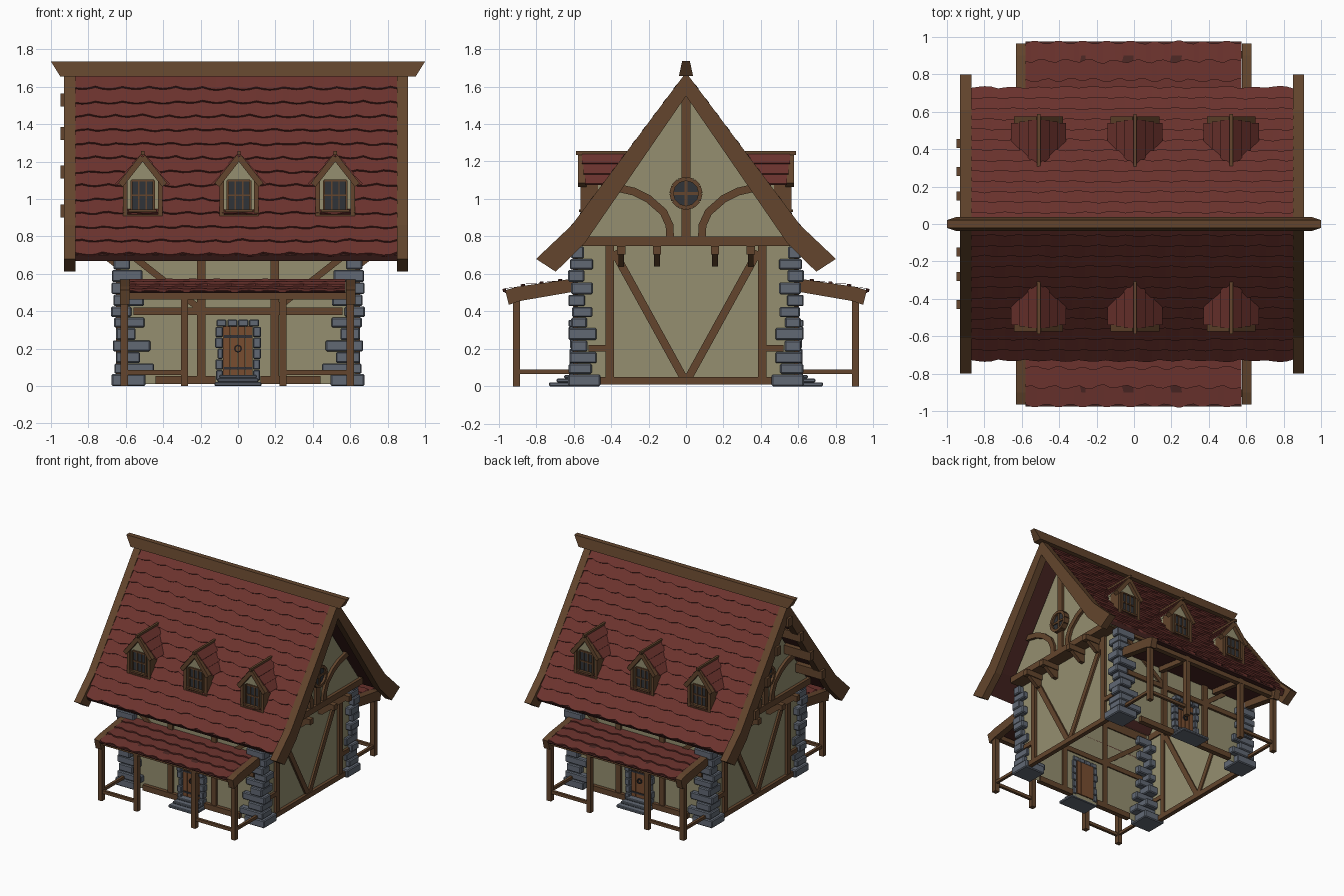
import bpy, bmesh, random
from math import sin, cos, pi
from mathutils import Vector

if "Cube" in bpy.data.objects:
    bpy.data.objects.remove(bpy.data.objects["Cube"])

random.seed(4)
COL = {'wood': (.125, .06, .026), 'plaster': (.30, .275, .16), 'stone': (.12, .14, .175),
       'tile': (.15, .033, .027), 'deck': (.07, .02, .017), 'glass': (.03, .034, .04),
       'door': (.19, .075, .03), 'iron': (.03, .03, .035)}
MATS = {}
for key, c in COL.items():
    MATS[key] = bpy.data.materials.new(key)
    MATS[key].diffuse_color = (*c, 1)


def finish(bm, name, mat, mirror='', bevel=0):
    bmesh.ops.recalc_face_normals(bm, faces=bm.faces)
    me = bpy.data.meshes.new(name)
    bm.to_mesh(me)
    bm.free()
    ob = bpy.data.objects.new(name, me)
    bpy.context.collection.objects.link(ob)
    me.materials.append(MATS[mat])
    if bevel:
        b = ob.modifiers.new('bevel', 'BEVEL')
        b.width, b.segments = bevel, 1
    if mirror:
        m = ob.modifiers.new('mirror', 'MIRROR')
        m.use_axis = ['X' in mirror, 'Y' in mirror, False]
        m.use_mirror_merge = False
    return ob


def prism(bm, pts, axis, a0, a1):
    """Extrude a profile: (y,z) points along x, or (x,z) points along y."""
    mk = (lambda p, a: (a, p[0], p[1])) if axis == 'x' else (lambda p, a: (p[0], a, p[1]))
    A, B = ([bm.verts.new(mk(p, a)) for p in pts] for a in (a0, a1))
    n = len(pts)
    bm.faces.new(A)
    bm.faces.new(B[::-1])
    for i in range(n):
        bm.faces.new((A[i], A[(i + 1) % n], B[(i + 1) % n], B[i]))
    return A, B


def box(bm, x0, x1, y0, y1, z0, z1):
    prism(bm, [(x0, z0), (x1, z0), (x1, z1), (x0, z1)], 'y', y0, y1)


def strip(bm, path, w, axis, a0, a1):
    """A board of width w that follows a path."""
    P = [Vector(p) for p in path]
    L, R = [], []
    for i, p in enumerate(P):
        t = (P[min(i + 1, len(P) - 1)] - P[max(i - 1, 0)]).normalized()
        n = Vector((-t.y, t.x)) * w / 2
        L.append(p + n)
        R.append(p - n)
    prism(bm, L + R[::-1], axis, a0, a1)


def ring(bm, c, r, w, n, axis, a0, a1):
    pt = lambda i: (c[0] + r * cos(2 * pi * i / n), c[1] + r * sin(2 * pi * i / n))
    for i in range(n):
        strip(bm, [pt(i), pt(i + 1)], w, axis, a0, a1)


def tiles(bm, prof, x0, x1, rows, scallop, drop, t):
    """Overlapping rows of scalloped shingles down a (y,z) profile."""
    P = [Vector(p) for p in prof]
    lens = [(b - a).length for a, b in zip(P, P[1:])]

    def at(s, up):
        for i, l in enumerate(lens):
            if s <= l or i == len(lens) - 1:
                d = (P[i + 1] - P[i]).normalized()
                return P[i] + d * s + Vector((-d.y, d.x)) * up
            s -= l
    step = sum(lens) / rows
    n = round((x1 - x0) / scallop) * 4
    for r in range(rows):
        ph, wob = random.random() * 4, 0
        cols = []
        for j in range(n + 1):
            if j % 4 == 0:
                wob = random.uniform(-.004, .004)
            f = ((j + ph) % 4) / 4
            s = (r + 1) * step - drop + drop * sin(pi * f) + wob
            x = x0 + (x1 - x0) * j / n
            cols.append([bm.verts.new((x, *q)) for q in
                         (at(max(r * step - .02, 0), 0), at(s, t), at(s, -.004))])
        for a, b in zip(cols, cols[1:]):
            bm.faces.new((a[0], b[0], b[1], a[1]))
            bm.faces.new((a[1], b[1], b[2], a[2]))


new = bmesh.new

# plaster shell, open below, with jettied gables
bm = new()
box(bm, -.63, .63, -.58, .58, .01, .80)
bmesh.ops.delete(bm, geom=[f for f in bm.faces if abs(f.calc_center_median().y) < .1
                           and abs(f.calc_center_median().x) < .1], context='FACES')
finish(bm, 'house_walls', 'plaster')
bm = new()
prism(bm, [(-.58, .76), (.58, .76), (0, 1.57)], 'x', .62, .71)
finish(bm, 'gable_walls', 'plaster', 'X')

# main roof: deck, shingles, barge boards, ridge
bm = new()
prism(bm, [(0, 1.65), (.61, .835), (.72, .70), (.70, .67), (.57, .81), (0, 1.58)], 'x', -.88, .86)
finish(bm, 'roof_deck', 'deck', 'Y')
bm = new()
tiles(bm, [(0, 1.655), (.61, .84), (.725, .695)], -.87, .85, 13, .145, .016, .014)
finish(bm, 'roof_shingles', 'tile', 'Y')
bm = new()
for a in (-.93, .85):
    prism(bm, [(0, 1.675), (.61, .86), (.80, .68), (.695, .612), (.54, .765), (0, 1.55)], 'x', a, a + .06)
finish(bm, 'barge_boards', 'wood', 'Y')
bm = new()
prism(bm, [(-.95, 1.655), (.95, 1.655), (1, 1.735), (-1, 1.735)], 'y', -.038, .038)
for v in bm.verts:
    if v.co.z > 1.7:
        v.co.y *= .55
finish(bm, 'ridge_beam', 'wood')

# purlin ends showing under the left gable
bm = new()
for y, z in ((0, 1.53), (.15, 1.35), (.28, 1.145), (.43, .935)):
    for s in ((1, -1) if y else (1,)):
        box(bm, -.95, -.66, s * y - .024, s * y + .024, z - .035, z + .035)
finish(bm, 'purlins', 'wood')

# gable framing
bm = new()
box(bm, .62, .735, 0, .57, .75, .80)
box(bm, .70, .73, 0, .025, .80, 1.55)
strip(bm, [(.085, .79), (.088, .86), (.12, .93), (.20, 1.0), (.28, 1.04), (.39, 1.065)], .042, 'x', .70, .732)
box(bm, .62, .652, .385, .43, .04, .75)
box(bm, .62, .655, 0, .52, .01, .05)
box(bm, .62, .65, .43, .52, .185, .22)
strip(bm, [(.385, .72), (.01, .04)], .042, 'x', .62, .646)
for y in (.155, .345):
    box(bm, .60, .78, y - .022, y + .022, .705, .75)
for y in (.155, .345):
    A, B = prism(bm, [(.63, .64), (.665, .64), (.75, .706), (.63, .706)], 'y', y - .015, y + .015)
finish(bm, 'gable_timbers', 'wood', 'XY')

# round gable windows
bm = new()
prism(bm, [(.075 * cos(i * pi / 6), 1.03 + .075 * sin(i * pi / 6)) for i in range(12)], 'x', .70, .737)
finish(bm, 'round_window_glass', 'glass', 'X')
bm = new()
ring(bm, (0, 1.03), .078, .022, 12, 'x', .70, .755)
box(bm, .73, .745, -.07, .07, 1.022, 1.038)
box(bm, .73, .745, -.008, .008, .96, 1.10)
finish(bm, 'round_window_frame', 'wood', 'X')

# framing of the long walls
bm = new()
box(bm, .175, .22, .57, .602, .04, .78)
box(bm, 0, .56, .57, .598, .38, .42)
box(bm, 0, .60, .57, .604, .72, .79)
box(bm, .12, .44, .57, .61, .01, .055)
strip(bm, [(.57, .70), (.20, .41)], .035, 'y', .57, .595)
finish(bm, 'wall_timbers', 'wood', 'XY')

# stone corners
bm = new()
z = 0
for i in range(12):
    h = random.uniform(.055, .069) if i < 11 else .75 - z
    long = i % 2
    base = max(0, .07 - i * .012)
    box(bm, .66 - (.14 if long else .08) - base - random.uniform(0, .02), .66 + random.uniform(-.008, .02),
        .615 - (.07 if long else .115) - base * .5 - random.uniform(0, .015), .61 + random.uniform(-.005, .022),
        z, z + h - .003)
    z += h
finish(bm, 'corner_stones', 'stone', 'XY', .007)

# doorway: stone surround, steps, plank door
bm = new()
for s in (-1, 1):
    for i in range(5):
        a, b = s * .08, s * (.115 + random.uniform(-.008, .01))
        box(bm, min(a, b), max(a, b), .57, .622 + random.uniform(-.006, .006), .03 + i * .058, .085 + i * .058)
for i in range(4):
    box(bm, -.115 + i * .058, -.061 + i * .058, .57, .625 + random.uniform(-.005, .005), .318, .355)
box(bm, -.125, .125, .58, .73, 0, .022)
box(bm, -.11, .11, .58, .69, .022, .042)
box(bm, -.10, .10, .58, .65, .042, .06)
finish(bm, 'door_surround_and_steps', 'stone', 'Y', .005)
bm = new()
for i in range(4):
    box(bm, -.08 + i * .04, -.043 + i * .04, .57, .598, .04, .32)
finish(bm, 'plank_door', 'door', 'Y')
bm = new()
ring(bm, (0, .20), .018, .007, 8, 'y', .598, .61)
for z in (.095, .265):
    box(bm, -.075, .075, .59, .603, z - .007, z + .007)
finish(bm, 'door_iron', 'iron', 'Y')

# porches, front and back
bm = new()
prof = [(.58, .573), (.90, .53), (.975, .508)]
tiles(bm, prof, -.58, .575, 4, .125, .024, .012)
finish(bm, 'porch_shingles', 'tile', 'Y')
bm = new()
prism(bm, prof + [(.965, .498), (.90, .515), (.58, .558)], 'x', -.58, .575)
finish(bm, 'porch_deck', 'deck', 'Y')
bm = new()
for x in (-.608, -.285, .24, .60):
    box(bm, x - .019, x + .019, .885, .923, 0, .50)
for s in (-.605, .603):
    prism(bm, [(.60, .575), (.90, .532), (.965, .513), (.945, .435), (.89, .455), (.60, .505)], 'x', s - .026, s + .026)
    box(bm, s - .011, s + .011, .60, .90, .067, .09)
for a, b in ((-.60, -.29), (.24, .60)):
    box(bm, a, b, .893, .915, .06, .085)
box(bm, -.60, .60, .885, .925, .463, .50)
for x in (-.285, .24):
    strip(bm, [(.60, .53), (.92, .487)], .04, 'x', x - .018, x + .018)
finish(bm, 'porch_frame', 'wood', 'Y')

# dormers, three on each slope
wall, roof, trim, glass = new(), new(), new(), new()
for c in (-.51, .005, .52):
    prism(wall, [(c - .10, .91), (c + .10, .91), (c + .10, 1.09), (c, 1.225), (c - .10, 1.09)], 'y', .32, .545)
    box(glass, c - .06, c + .06, .54, .549, .935, 1.10)
    for s in (-1, 1):
        for k in range(3):
            f0, f1 = k / 3, (k + 1) / 3
            strip(roof, [(c + s * .135 * f0, 1.24 - .165 * f0),
                         (c + s * (.135 * f1 + .008), 1.243 - .165 * f1)], .012, 'y', .27, .555 - .008 * k)
        strip(trim, [(c, 1.225), (c + s * .118, 1.075)], .032, 'y', .53, .575)
        strip(trim, [(c + s * .093, .91), (c + s * .093, 1.10)], .024, 'y', .47, .562)
        strip(trim, [(c + s * .06, .935), (c + s * .06, 1.10)], .012, 'y', .54, .56)
    box(trim, c - .105, c + .105, .53, .562, .905, .917)
    box(trim, c - .075, c + .075, .53, .572, .93, .944)
    for z in (1.02, 1.10):
        box(trim, c - .06, c + .06, .54, .557, z - .005, z + .005)
    for x in (c - .02, c + .02):
        box(trim, x - .004, x + .004, .54, .555, .94, 1.10)
    box(trim, c - .009, c + .009, .29, .588, 1.235, 1.256)
finish(wall, 'dormer_walls', 'plaster', 'Y')
finish(roof, 'dormer_roofs', 'tile', 'Y')
finish(trim, 'dormer_trim', 'wood', 'Y')
finish(glass, 'dormer_glass', 'glass', 'Y')

for m in bpy.data.materials:
    if m.users and not m.is_grease_pencil:
        m.use_nodes = True
        m.node_tree.nodes["Principled BSDF"].inputs["Base Color"].default_value = m.diffuse_color
